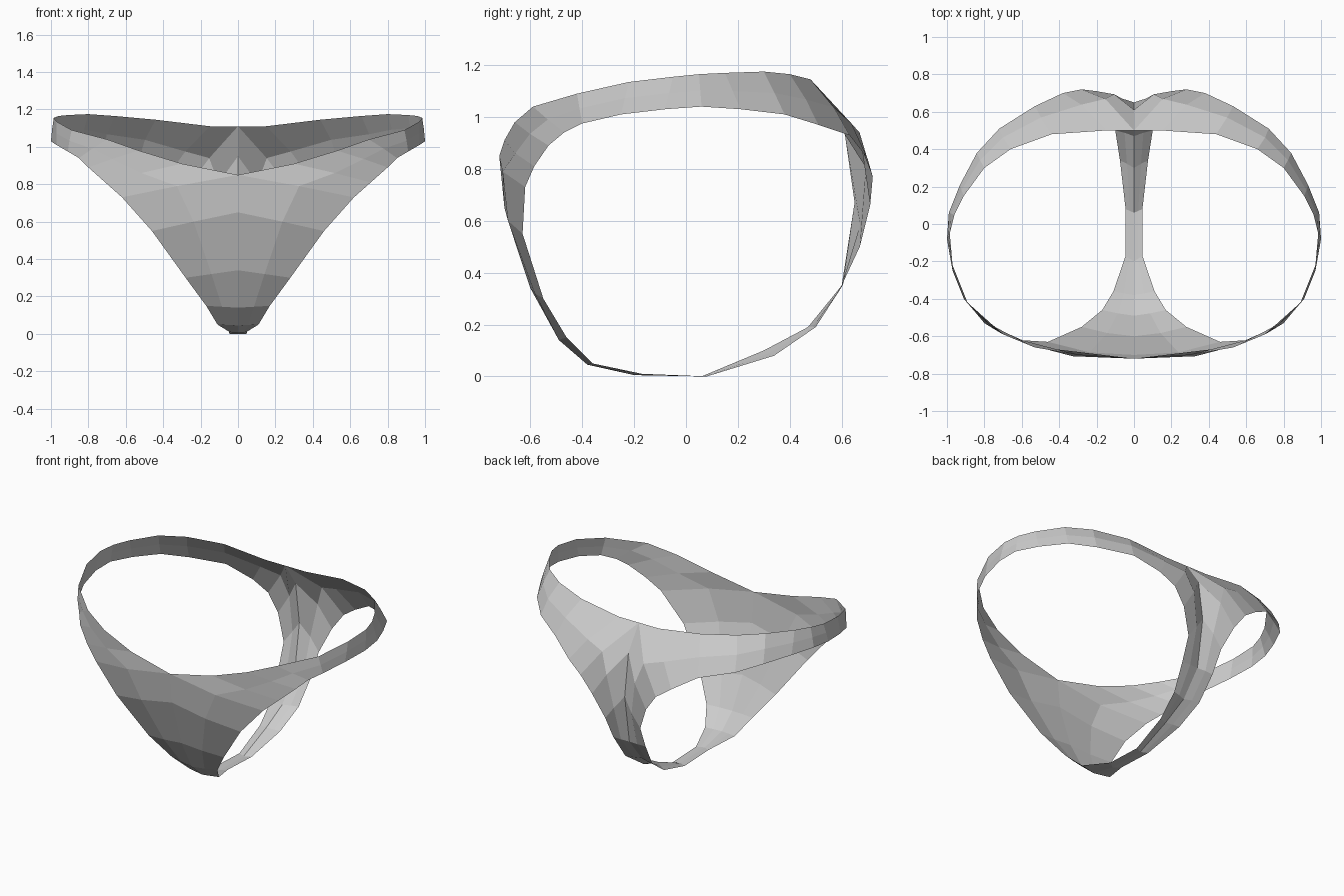
import bpy, bmesh
from mathutils import Vector

# Each rib runs from the outer line (centre seam or waist rim) to the leg opening, right half only.
# Front panel: crotch, up the front seam, then along the waist rim
front = [
    ((0, .06, 0), (.045, .08, 0)),
    ((0, -.20, .005), (.045, -.17, .01)),
    ((0, -.38, .045), (.11, -.36, .05)),
    ((0, -.49, .14), (.17, -.46, .15)),
    ((0, -.60, .34), (.28, -.55, .30)),
    ((0, -.70, .65), (.46, -.63, .55)),
    ((0, -.72, .85), (.62, -.62, .73)),
    ((.30, -.70, .91), (.71, -.585, .81)),
    ((.53, -.66, .98), (.80, -.53, .89)),
    ((.70, -.59, 1.04), (.85, -.47, .94)),
]
# Side band over the hip
side = [
    ((.89, -.42, 1.09), (.91, -.40, .975)),
    ((.97, -.22, 1.135), (.97, -.25, 1.01)),
    ((.985, -.05, 1.155), (1, -.08, 1.03)),
    ((.96, .05, 1.165), (.99, .06, 1.04)),
    ((.91, .15, 1.17), (.93, .21, 1.03)),
    ((.80, .30, 1.175), (.84, .38, 1.01)),
]
# Back panel, then down the back strap to the crotch
back = [
    ((.66, .40, 1.165), (.72, .51, .97)),
    ((.44, .48, 1.145), (.53, .63, .93)),
    ((.15, .50, 1.11), (.38, .70, .84)),
    ((0, .50, 1.11), (.28, .72, .77)),
    ((0, .61, .95), (.20, .71, .66)),
    ((0, .65, .67), (.13, .67, .50)),
    ((0, .60, .35), (.12, .60, .35)),
    ((0, .47, .19), (.10, .50, .19)),
    ((0, .30, .10), (.075, .34, .08)),
]


def rib_points(rib, bulge):
    """Outer point, bulged middle point and leg point of a rib."""
    a, b = Vector(rib[0]), Vector(rib[1])
    mid = (a + b) / 2
    out = Vector((mid.x, mid.y, 0)).normalized()
    return a, mid + out * bulge * (b - a).length_squared, b


bm = bmesh.new()
rows = []
for ribs, bulge in ((front, .1), (side, .1), (back, .25)):
    for rib in ribs:
        rows.append([bm.verts.new(p) for p in rib_points(rib, bulge)])

# Bridge neighbouring ribs all the way round the leg opening
for r, s in zip(rows, rows[1:] + rows[:1]):
    for j in range(2):
        bm.faces.new((r[j], r[j + 1], s[j + 1], s[j]))

mesh = bpy.data.meshes.new("brief")
bm.to_mesh(mesh)
bm.free()
brief = bpy.data.objects.new("brief", mesh)
bpy.context.collection.objects.link(brief)

# Left half
mirror = brief.modifiers.new("mirror", 'MIRROR')
mirror.use_axis[0] = True
mirror.use_clip = True
mirror.merge_threshold = .001
